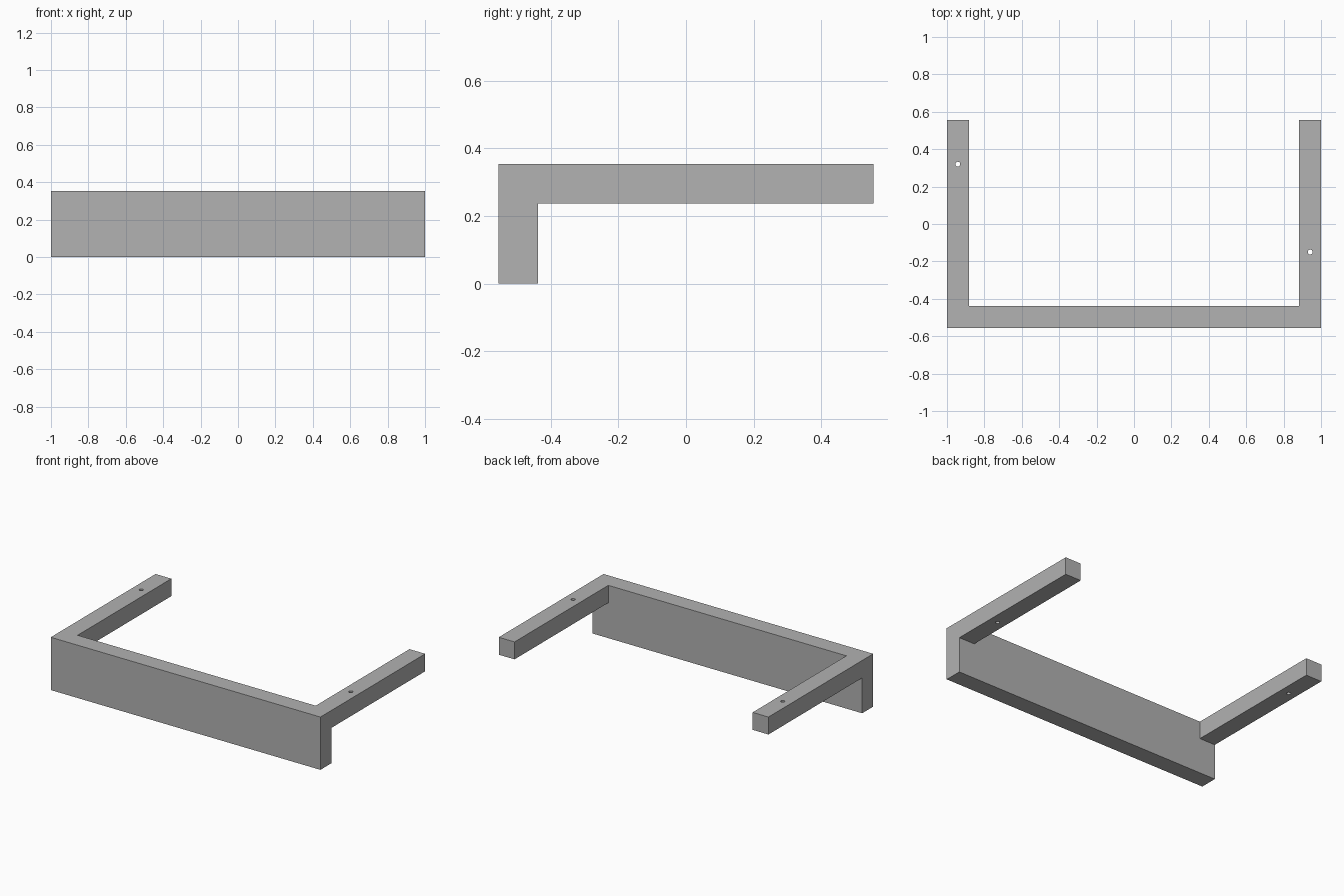
import bpy

if "Cube" in bpy.data.objects:
    bpy.data.objects.remove(bpy.data.objects["Cube"], do_unlink=True)

DEPTH, HEIGHT, BAR = 1.11, 0.354, 0.117
BACK = DEPTH / 2
BOARD_REAR = -BACK + BAR
ARM_BOTTOM = HEIGHT - BAR

grey = bpy.data.materials.new("plain_grey")
grey.use_nodes = True
colour = (0.445, 0.445, 0.445, 1)
grey.diffuse_color = colour
grey.node_tree.nodes["Principled BSDF"].inputs["Base Color"].default_value = colour


def box(name, low, high):
    """Box between two opposite corners."""
    centre = [(a + b) / 2 for a, b in zip(low, high)]
    bpy.ops.mesh.primitive_cube_add(size=1, location=centre)
    ob = bpy.context.object
    ob.name = name
    ob.scale = [b - a for a, b in zip(low, high)]
    bpy.ops.object.transform_apply(location=True, rotation=True, scale=True)
    ob.data.materials.append(grey)
    return ob


def cut(target, cutter):
    """Subtract the cutter and remove it."""
    mod = target.modifiers.new("cut", "BOOLEAN")
    mod.operation = "DIFFERENCE"
    mod.solver = "EXACT"
    mod.object = cutter
    cutter.hide_render = True
    bpy.context.view_layer.objects.active = target
    bpy.ops.object.modifier_apply(modifier=mod.name)
    bpy.data.objects.remove(cutter, do_unlink=True)


# Solid block, carved into a front board with two rear arms
frame = box("u_shaped_bracket", (-1, -BACK, 0), (1, BACK, HEIGHT))

# Space between the arms
cut(frame, box("inner_cutter", (BAR - 1, BOARD_REAR, -1), (1 - BAR, 2, 1)))

# Space below the arms
cut(frame, box("lower_cutter", (-2, BOARD_REAR, -1), (2, 2, ARM_BOTTOM)))

# Small vertical screw hole through each arm
for x, y in ((-0.942, 0.32), (0.942, -0.15)):
    bpy.ops.mesh.primitive_cylinder_add(vertices=24, radius=0.013, depth=1,
                                        location=(x, y, HEIGHT))
    drill = bpy.context.object
    drill.data.materials.append(grey)
    cut(frame, drill)

# Smooth hole walls, sharp box edges
bpy.ops.object.select_all(action="DESELECT")
frame.select_set(True)
bpy.context.view_layer.objects.active = frame
bpy.ops.object.shade_smooth_by_angle()
